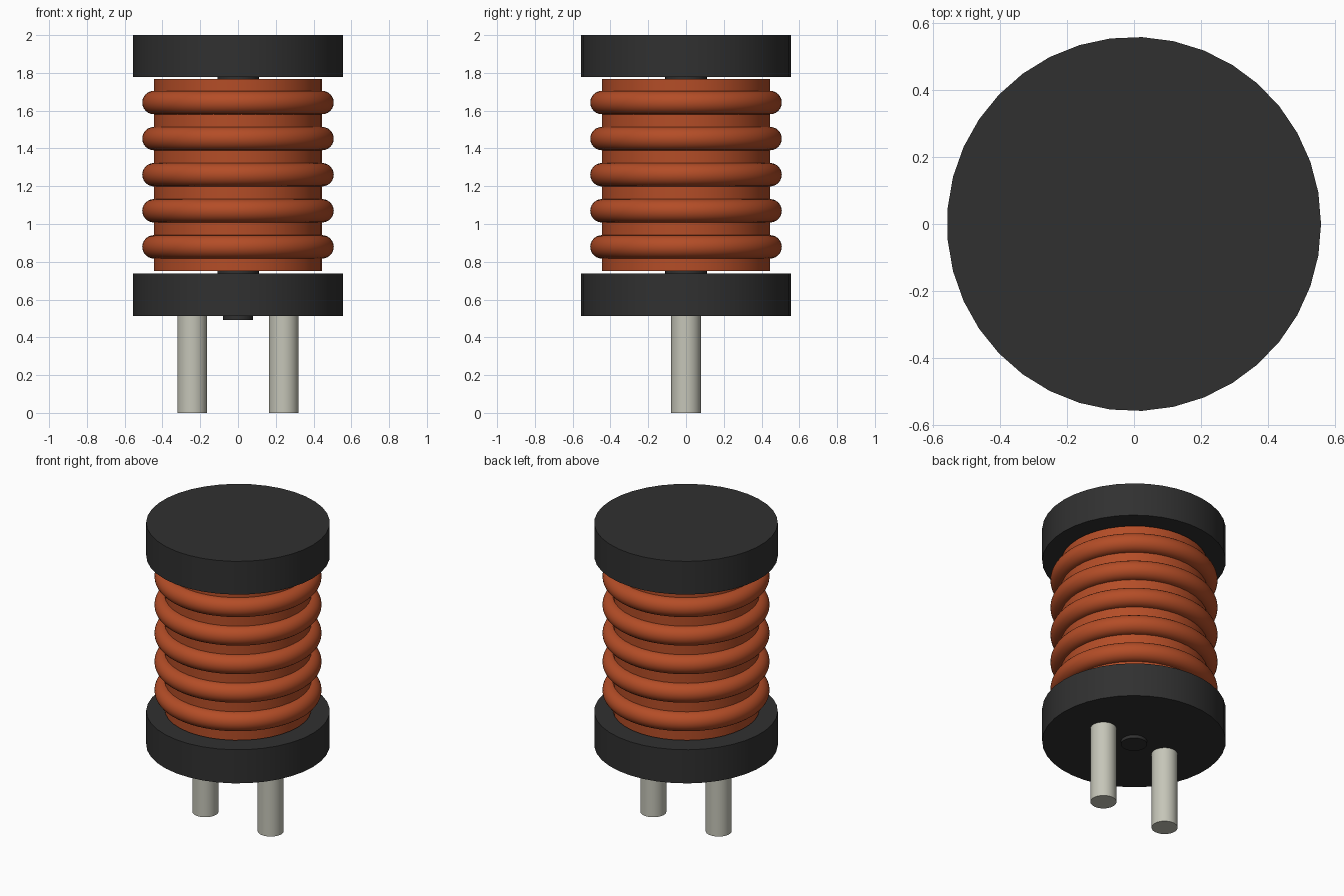
import bpy, bmesh, math

old = bpy.data.objects.get("Cube")
if old:
    bpy.data.objects.remove(old, do_unlink=True)


def material(name, color):
    mat = bpy.data.materials.new(name)
    mat.use_nodes = True
    mat.diffuse_color = (*color, 1)
    shader = next(n for n in mat.node_tree.nodes if n.type == 'BSDF_PRINCIPLED')
    shader.inputs["Base Color"].default_value = (*color, 1)
    return mat


FERRITE = material("dark ferrite", (0.03, 0.03, 0.03))
COPPER = material("copper", (0.456, 0.074, 0.02))
TIN = material("tinned metal", (0.56, 0.56, 0.48))
SIDES = 37


def revolve(name, profile, mat, sides=SIDES, closed=False, x=0.0):
    """Turn a (radius, height) profile around a vertical axis at x."""
    bm = bmesh.new()
    rings = []
    for i in range(sides):
        a = math.tau * i / sides
        rings.append([bm.verts.new((r * math.cos(a), r * math.sin(a), z))
                      for r, z in profile])
    n = len(profile)
    for i, ring in enumerate(rings):
        nxt = rings[(i + 1) % sides]
        for j in range(n if closed else n - 1):
            k = (j + 1) % n
            bm.faces.new((ring[j], nxt[j], nxt[k], ring[k]))
    if not closed:
        bm.faces.new([ring[0] for ring in reversed(rings)])
        bm.faces.new([ring[-1] for ring in rings])
    bmesh.ops.recalc_face_normals(bm, faces=bm.faces)
    mesh = bpy.data.meshes.new(name)
    bm.to_mesh(mesh)
    bm.free()
    mesh.materials.append(mat)
    obj = bpy.data.objects.new(name, mesh)
    bpy.context.collection.objects.link(obj)
    obj.location.x = x
    bpy.ops.object.select_all(action='DESELECT')
    obj.select_set(True)
    bpy.context.view_layer.objects.active = obj
    bpy.ops.object.shade_smooth_by_angle(angle=math.radians(35))
    return obj


def cylinder(name, radius, bottom, top, mat, **options):
    return revolve(name, [(radius, bottom), (radius, top)], mat, **options)


# Ferrite bobbin: two flanges, the core between them and a small boss below
cylinder("lower_flange", 0.557, 0.514, 0.739, FERRITE)
cylinder("upper_flange", 0.557, 1.778, 2.0, FERRITE)
cylinder("core", 0.11, 0.7, 1.8, FERRITE)
cylinder("bottom_boss", 0.079, 0.493, 0.53, FERRITE)

# Copper winding: sleeve with five round turns
cylinder("winding_sleeve", 0.445, 0.75, 1.767, COPPER)
TURN_STEPS = 24
for turn in range(5):
    height = 0.879 + 0.191 * turn
    section = [(0.445 + 0.062 * math.cos(math.tau * s / TURN_STEPS),
                height + 0.062 * math.sin(math.tau * s / TURN_STEPS))
               for s in range(TURN_STEPS)]
    revolve(f"wire_turn_{turn + 1}", section, COPPER, sides=72, closed=True)

# Lead pins
for side, x in (("left", 0.242), ("right", -0.242)):
    cylinder(f"{side}_pin", 0.079, 0, 0.53, TIN, x=x)
